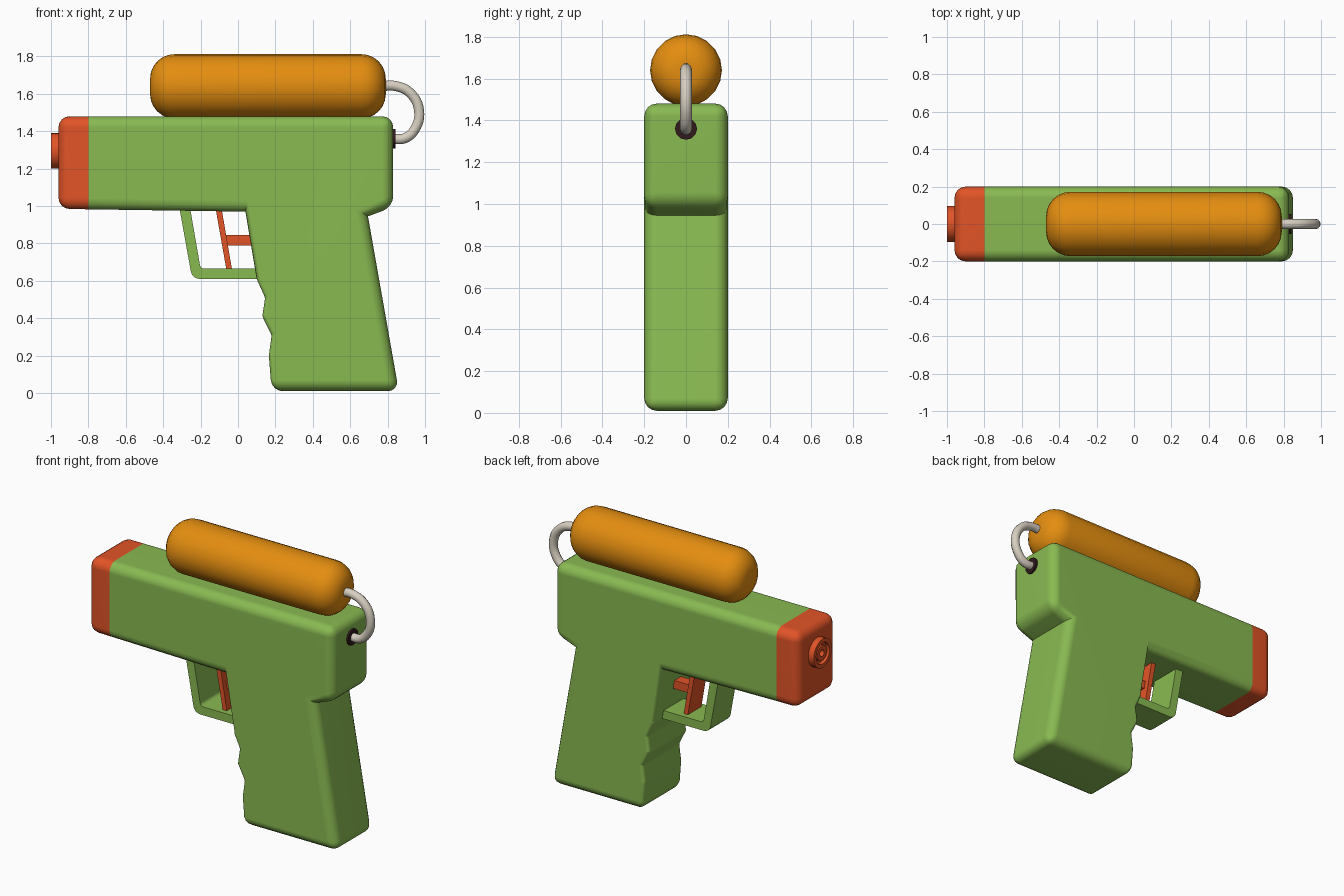
import bpy, bmesh, math
from mathutils import Matrix, Vector

if "Cube" in bpy.data.objects:
    bpy.data.objects.remove(bpy.data.objects["Cube"], do_unlink=True)


def material(name, rgb):
    m = bpy.data.materials.new(name)
    m.use_nodes = True
    m.diffuse_color = (*rgb, 1)
    m.node_tree.nodes["Principled BSDF"].inputs["Base Color"].default_value = (*rgb, 1)
    return m


GREEN = material("lime green", (0.25, 0.49, 0.083))
RED = material("orange red", (0.76, 0.088, 0.02))
AMBER = material("amber", (0.78, 0.27, 0.005))
CREAM = material("cream", (0.68, 0.62, 0.53))
MAROON = material("dark maroon", (0.03, 0.01, 0.012))


def add_object(name, bm, mats):
    bmesh.ops.recalc_face_normals(bm, faces=bm.faces)
    mesh = bpy.data.meshes.new(name)
    bm.to_mesh(mesh)
    bm.free()
    for m in mats:
        mesh.materials.append(m)
    ob = bpy.data.objects.new(name, mesh)
    bpy.context.collection.objects.link(ob)
    return ob


def activate(ob):
    bpy.ops.object.select_all(action='DESELECT')
    ob.select_set(True)
    bpy.context.view_layer.objects.active = ob


def smooth(ob, degrees=40):
    activate(ob)
    bpy.ops.object.shade_smooth_by_angle(angle=math.radians(degrees))


def prism(name, points, half, mats, width, split_x=None):
    """Extrude (x, z, corner softness, following rim softness) along y, then round it."""
    bm = bmesh.new()
    weight = bm.edges.layers.float.new("bevel_weight_edge")
    rings = [[bm.verts.new((p[0], y, p[1])) for p in points] for y in (-half, half)]
    for ring in rings:
        bm.faces.new(ring)
    n = len(points)
    for i in range(n):
        j = (i + 1) % n
        bm.faces.new((rings[0][i], rings[0][j], rings[1][j], rings[1][i]))
    for i, p in enumerate(points):
        bm.edges.get((rings[0][i], rings[1][i]))[weight] = p[2]
        for ring in rings:
            bm.edges.get((ring[i], ring[(i + 1) % n]))[weight] = p[3]
    if split_x is not None:
        cut = bmesh.ops.bisect_plane(bm, geom=bm.verts[:] + bm.edges[:] + bm.faces[:],
                                     plane_co=(split_x, 0, 0), plane_no=(1, 0, 0))
        for e in cut["geom_cut"]:
            if isinstance(e, bmesh.types.BMEdge):
                e[weight] = 0
        for f in bm.faces:
            f.material_index = int(f.calc_center_median().x < split_x)
    ob = add_object(name, bm, mats)
    bevel = ob.modifiers.new("Rounding", 'BEVEL')
    bevel.limit_method = 'WEIGHT'
    bevel.width = width
    bevel.segments = 4
    activate(ob)
    bpy.ops.object.modifier_apply(modifier=bevel.name)
    smooth(ob)
    normals = ob.modifiers.new("Flat sides", 'WEIGHTED_NORMAL')
    normals.keep_sharp = True
    return ob


def lathe(name, profile, z, mat, steps):
    """Spin (x, radius) points about the x axis at height z."""
    bm = bmesh.new()
    verts = [bm.verts.new((x, 0, z + r)) for x, r in profile]
    edges = [bm.edges.new(pair) for pair in zip(verts, verts[1:])]
    bmesh.ops.spin(bm, geom=verts + edges, cent=(0, 0, z), axis=(1, 0, 0),
                   angle=math.tau, steps=steps)
    bmesh.ops.remove_doubles(bm, verts=bm.verts, dist=0.0005)
    ob = add_object(name, bm, [mat])
    smooth(ob)
    return ob


# Body: barrel with coloured nose, and grip with finger notches
body = [
    (-0.96, 1.48, 1, 1), (0.83, 1.48, 1, 1), (0.83, 0.995, 1, 1),
    (0.695, 0.945, 0, 1), (0.86, 0.01, 1, 1), (0.18, 0.01, 1, 0.35),
    (0.165, 0.2, 0.2, 0.35), (0.18, 0.31, 0.2, 0.35), (0.13, 0.41, 0.2, 0.35),
    (0.145, 0.51, 0.2, 0.35), (0.1, 0.61, 0.2, 0.35), (0.04, 0.97, 0, 1),
    (-0.96, 0.985, 1, 1),
]
prism("body", body, 0.2, [GREEN, RED], 0.06, split_x=-0.8)

# Trigger guard
guard = [
    (-0.315, 1.0, 0, 0), (-0.245, 0.61, 1, 0), (0.12, 0.61, 0, 0),
    (0.12, 0.665, 0, 0), (-0.2, 0.665, 0.5, 0), (-0.258, 1.0, 0, 0),
]
prism("trigger_guard", guard, 0.105, [GREEN], 0.04)

# Trigger blade and its push rod
blade = [(-0.122, 1.0, 0, 0), (-0.062, 0.66, 0, 0), (-0.032, 0.66, 0, 0), (-0.09, 1.0, 0, 0)]
prism("trigger", blade, 0.07, [RED], 0.01)
rod = [(-0.07, 0.79, 0, 0), (0.1, 0.79, 0, 0), (0.1, 0.845, 0, 0), (-0.07, 0.845, 0, 0)]
prism("trigger_rod", rod, 0.035, [RED], 0.01)

# Water tank with rounded ends
left, right, radius, fillet = -0.47, 0.79, 0.172, 0.13
arc = [(fillet * (1 - math.cos(a)), radius - fillet + fillet * math.sin(a))
       for a in (math.radians(15 * k) for k in range(7))]
tank = ([(left, 0)] + [(left + d, r) for d, r in arc]
        + [(right - d, r) for d, r in reversed(arc)] + [(right, 0)])
lathe("water_tank", tank, 1.64, AMBER, 20)

# Nozzle with stepped rings, and the hose socket at the rear
lathe("nozzle", [(-0.94, 0.095), (-1.0, 0.095), (-1.0, 0.07), (-0.975, 0.07), (-0.975, 0.05),
                 (-0.995, 0.05), (-0.995, 0.022), (-0.965, 0.022), (-0.965, 0)], 1.295, RED, 24)
lathe("hose_socket", [(0.81, 0.053), (0.843, 0.053), (0.843, 0)], 1.36, MAROON, 12)

# Hose from tank to socket
path = [(0.76, 1.64), (0.84, 1.642), (0.92, 1.605), (0.968, 1.51), (0.945, 1.41), (0.89, 1.362), (0.82, 1.36)]
curve = bpy.data.curves.new("hose", 'CURVE')
curve.dimensions = '3D'
curve.bevel_depth = 0.028
curve.bevel_resolution = 3
curve.resolution_u = 6
spline = curve.splines.new('BEZIER')
spline.bezier_points.add(len(path) - 1)
for point, (x, z) in zip(spline.bezier_points, path):
    point.co = (x, 0, z)
    point.handle_left_type = point.handle_right_type = 'AUTO'
curve.materials.append(CREAM)
hose = bpy.data.objects.new("hose", curve)
bpy.context.collection.objects.link(hose)
